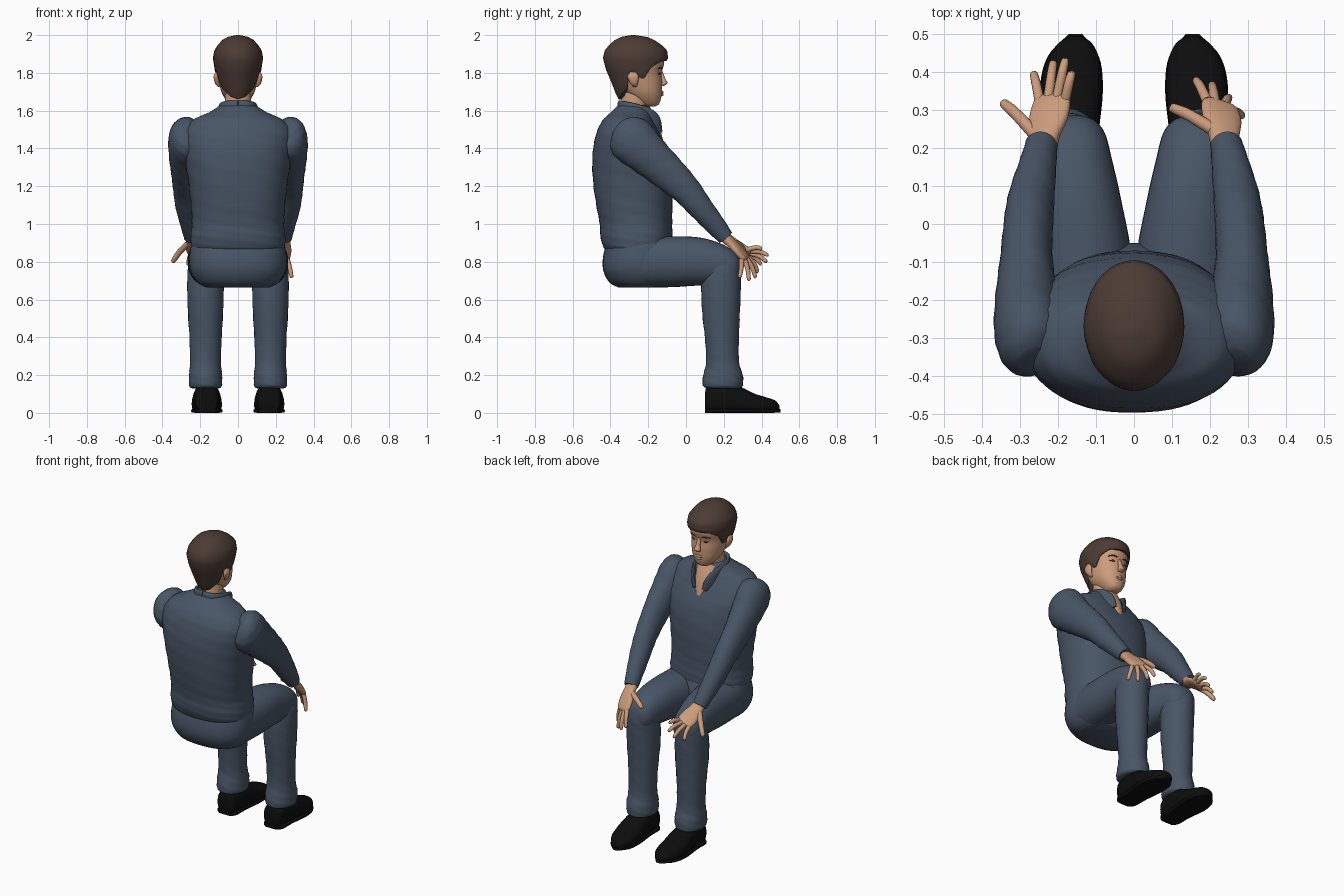
import bpy, bmesh, math
from mathutils import Vector


def material(name, rgb):
    m = bpy.data.materials.new(name)
    m.diffuse_color = (*rgb, 1)
    return m


CLOTH = material("slate blue cloth", (0.066, 0.092, 0.134))
SKIN = material("skin", (0.60, 0.33, 0.20))
HAIR = material("brown hair", (0.072, 0.044, 0.034))
SHOE = material("black leather", (0.004, 0.004, 0.004))
X, Y, Z = Vector((1, 0, 0)), Vector((0, 1, 0)), Vector((0, 0, 1))


def build(name, rings, mat):
    """Skin a list of closed rings and cap both ends."""
    bm = bmesh.new()
    vs = [[bm.verts.new(p) for p in r] for r in rings]
    n = len(rings[0])
    for a, b in zip(vs, vs[1:]):
        for j in range(n):
            bm.faces.new((a[j], a[(j + 1) % n], b[(j + 1) % n], b[j]))
    bm.faces.new(vs[0])
    bm.faces.new(vs[-1])
    bmesh.ops.recalc_face_normals(bm, faces=bm.faces)
    for f in bm.faces:
        f.smooth = True
    me = bpy.data.meshes.new(name)
    bm.to_mesh(me)
    bm.free()
    me.set_sharp_from_angle(angle=math.radians(55))
    me.materials.append(mat)
    ob = bpy.data.objects.new(name, me)
    bpy.context.collection.objects.link(ob)
    return ob


def dense(rows, steps):
    """Catmull-Rom interpolation of section rows."""
    out, last = [], len(rows) - 1
    for i in range(last):
        p0, p1, p2, p3 = (rows[max(0, min(last, i + k))] for k in (-1, 0, 1, 2))
        for s in range(steps):
            t = s / steps
            out.append([0.5 * (2 * b + (c - a) * t + (2 * a - 5 * b + 4 * c - d) * t * t
                               + (3 * b - a - 3 * c + d) * t ** 3)
                        for a, b, c, d in zip(p0, p1, p2, p3)])
    return out + [list(rows[-1])]


def loft(name, rows, mat, axis=None, ref=X, n=32, p=2.0, steps=5, fold=0.0, floor=None):
    """rows: (x, y, z, half width along ref, half width across)."""
    d = dense(rows, steps)
    pts = [Vector(r[:3]) for r in d]
    rings = []
    for i, r in enumerate(d):
        t = axis or (pts[min(i + 1, len(pts) - 1)] - pts[max(i - 1, 0)]).normalized()
        u = (ref - t * ref.dot(t)).normalized()
        v = t.cross(u)
        ring = []
        for j in range(n):
            th = 2 * math.pi * j / n
            c, s = math.cos(th), math.sin(th)
            k = 1 + fold * math.sin(3 * th + 1.1 * i) * math.sin(0.7 * i + th)
            q = pts[i] + u * (k * max(r[3], .001) * math.copysign(abs(c) ** (2 / p), c)) \
                + v * (k * max(r[4], .001) * math.copysign(abs(s) ** (2 / p), s))
            if floor is not None:
                q.z = max(q.z, floor)
            ring.append(q)
        rings.append(ring)
    return build(name, rings, mat)


def stack(name, rows, mat, x=0.0, **kw):
    """rows: (z, back y, front y, half width), stacked upward."""
    return loft(name, [(x, (b + f) / 2, z, w, (f - b) / 2) for z, b, f, w in rows],
                mat, axis=Z, **kw)


# Torso clothing
stack("shirt", [(.85, -.40, -.10, .22), (.87, -.432, -.08, .247), (.93, -.452, -.072, .252),
                (1.0, -.458, -.072, .243), (1.1, -.475, -.072, .25), (1.25, -.493, -.075, .268),
                (1.38, -.495, -.095, .285), (1.48, -.475, -.14, .285), (1.55, -.44, -.175, .24),
                (1.59, -.40, -.19, .155), (1.63, -.36, -.205, .09)],
      CLOTH, n=64, p=2.3, fold=.012)
stack("trouser_seat", [(.665, -.36, -.12, .17), (.69, -.405, -.09, .215), (.75, -.437, -.06, .25),
                       (.82, -.44, -.05, .258), (.90, -.42, -.07, .245), (.95, -.39, -.1, .22)],
      CLOTH, n=48, p=2.4)

# Open neck and head
stack("neck", [(1.5, -.35, -.2, .075), (1.6, -.35, -.205, .07), (1.72, -.33, -.19, .068)], SKIN)
loft("open_neckline", [(0, -.22, 1.61, .065, .03), (0, -.165, 1.52, .045, .022),
                       (0, -.118, 1.40, .004, .006)], SKIN)
stack("face", [(1.622, -.22, -.165, .025), (1.635, -.25, -.143, .046), (1.665, -.29, -.132, .07),
               (1.70, -.33, -.128, .088), (1.75, -.38, -.127, .101), (1.80, -.40, -.13, .108),
               (1.86, -.41, -.115, .113), (1.92, -.40, -.14, .10), (1.96, -.35, -.2, .06)],
      SKIN, n=48, p=2.2)
loft("nose", [(0, -.135, 1.815, .010, .008), (0, -.122, 1.77, .014, .012),
              (0, -.115, 1.745, .021, .017), (0, -.128, 1.73, .014, .008)], SKIN, axis=Z)
for z, w in ((1.697, .03), (1.684, .025)):
    loft("lip", [(-w, -.136, z, .002, .002), (0, -.125, z, .007, .007), (w, -.136, z, .002, .002)],
         SKIN, axis=X, ref=Z, n=12)

# Hair: shell whose lower edge follows the hairline
SHAPE = [(1.60, -.35, -.12, .06), (1.66, -.36, -.12, .08), (1.75, -.395, -.112, .108),
         (1.82, -.425, -.105, .124), (1.88, -.44, -.095, .133), (1.92, -.43, -.10, .125),
         (1.95, -.405, -.132, .105), (1.975, -.375, -.17, .082), (1.99, -.345, -.205, .055),
         (2.0, -.29, -.27, .01)]
LINE = [(0, 1.865), (35, 1.86), (58, 1.83), (75, 1.77), (84, 1.77), (92, 1.81), (105, 1.80),
        (118, 1.72), (150, 1.675), (180, 1.66)]


def lookup(table, v):
    for a, b in zip(table, table[1:]):
        if v <= b[0]:
            t = (v - a[0]) / (b[0] - a[0])
            return [p + (q - p) * t for p, q in zip(a[1:], b[1:])]
    return list(table[-1][1:])


def hair_point(j, t, grow):
    deg = j * 360 / 72
    low = lookup(LINE, min(deg, 360 - deg))[0]
    z = low + (2 - low) * math.sin(t * math.pi / 2)
    b, f, w = lookup(SHAPE, z)
    a = math.radians(deg)
    return Vector((w * grow * math.sin(a), (b + f) / 2 + (f - b) / 2 * grow * math.cos(a), z))


build("hair", [[hair_point(j, t, g) for j in range(72)]
               for t, g in [(0, .8), (0, .97)] + [(k / 20, 1) for k in range(1, 21)]], HAIR)

# Parts that come in pairs
for s, side in ((1, "right"), (-1, "left")):
    def pair(name, rows, mat, **kw):
        return loft(side + "_" + name, [(s * r[0], *r[1:]) for r in rows], mat, **kw)

    pair("ear", [(.098, -.27, 1.725, .006, .008), (.11, -.275, 1.745, .012, .02),
                 (.116, -.28, 1.78, .013, .03), (.113, -.28, 1.805, .006, .015)], SKIN, axis=Z, n=16)
    pair("eyebrow", [(.02, -.128, 1.822, .004, .005), (.045, -.133, 1.828, .005, .006),
                     (.07, -.148, 1.822, .003, .004)], HAIR, axis=X, ref=Z, n=10)
    pair("eye", [(.028, -.138, 1.795, .002, .003), (.043, -.140, 1.796, .006, .007),
                 (.06, -.149, 1.795, .002, .003)], HAIR, axis=X, ref=Z, n=10)
    pair("collar", [(0, -.352, 1.625, .03, .012), (.06, -.34, 1.622, .03, .012),
                    (.092, -.28, 1.61, .03, .012), (.082, -.205, 1.58, .036, .012),
                    (.06, -.16, 1.54, .036, .011), (.035, -.135, 1.485, .015, .008)],
         CLOTH, ref=Z, n=16)
    pair("sleeve", [(.265, -.36, 1.51, .04, .05), (.272, -.335, 1.49, .078, .10),
                    (.276, -.285, 1.445, .093, .125), (.282, -.2, 1.365, .083, .112),
                    (.284, -.1, 1.275, .07, .095), (.278, 0, 1.18, .066, .078),
                    (.27, .07, 1.095, .06, .068), (.255, .15, 1.0, .05, .055),
                    (.243, .21, .928, .043, .042)], CLOTH, fold=.03)
    pair("thigh", [(.12, -.36, .80, .09, .09), (.13, -.28, .80, .12, .13),
                   (.135, -.1, .80, .13, .135), (.148, .06, .802, .115, .128),
                   (.16, .17, .79, .102, .112), (.165, .24, .775, .088, .09),
                   (.167, .275, .77, .06, .06), (.167, .287, .77, .02, .02)],
         CLOTH, axis=Y, p=2.2)
    stack(side + "_trouser_leg",
          [(.13, .11, .29, .07), (.145, .09, .30, .088), (.2, .092, .30, .088), (.27, .105, .282, .081),
           (.4, .10, .28, .086), (.55, .085, .285, .095), (.68, .08, .292, .096),
           (.78, .10, .29, .09), (.84, .14, .26, .06)], CLOTH, x=s * .172, fold=.025)
    # Shoe upper plus a thin sole
    pair("shoe", [(.165, .10, .06, .035, .04), (.165, .115, .07, .06, .07),
                  (.165, .19, .075, .068, .08), (.165, .28, .066, .075, .075),
                  (.165, .36, .045, .08, .058), (.16, .43, .036, .07, .045),
                  (.155, .475, .03, .045, .034), (.153, .495, .025, .015, .012)],
         SHOE, axis=Y, p=2.5, floor=.005)
    pair("sole", [(.165, .10, .011, .045, .011), (.165, .13, .011, .068, .011),
                  (.165, .22, .011, .07, .011), (.165, .35, .011, .083, .011),
                  (.16, .44, .011, .068, .011), (.154, .5, .011, .018, .009)],
         SHOE, axis=Y, p=5)


# Hands: flattened palm, then thumb and four fingers to given tips
def hand(side, palm, ref, thumb, tips):
    ref = Vector(ref).normalized()
    loft(side + "_palm", palm, SKIN, ref=ref, n=24, p=2.4)
    knuckle = Vector(palm[-2][:3])

    def finger(name, base, tip, r):
        tip = Vector(tip)
        mid = base.lerp(tip, .55) + Vector((0, .004, .008))
        loft(name, [(*base, r, r), (*mid, r * .92, r * .92), (*base.lerp(tip, .93), r * .75, r * .75),
                    (*tip, r * .25, r * .25)], SKIN, ref=ref, n=12, steps=4)

    for i, tip in enumerate(tips):
        finger(f"{side}_finger_{i + 1}", knuckle + ref * (-.036 + .024 * i), tip, .0135)
    finger(side + "_thumb", Vector(palm[1][:3]) + ref * thumb[0], thumb[1], .017)


hand("left", [(-.24, .195, .94, .036, .03), (-.235, .235, .91, .042, .024),
              (-.225, .28, .88, .053, .021), (-.215, .325, .853, .05, .017),
              (-.213, .34, .845, .035, .009)], (1, .05, .35),
     (-.025, (-.347, .322, .80)),
     [(-.265, .40, .785), (-.212, .43, .80), (-.18, .437, .835), (-.163, .402, .87)])
hand("right", [(.24, .195, .94, .036, .03), (.237, .235, .905, .042, .024),
               (.232, .275, .865, .053, .021), (.225, .31, .825, .05, .017),
               (.224, .318, .812, .035, .009)], (1, -.45, 0),
     (-.025, (.095, .31, .86)),
     [(.162, .382, .745), (.205, .37, .715), (.25, .335, .70), (.285, .285, .715)])
